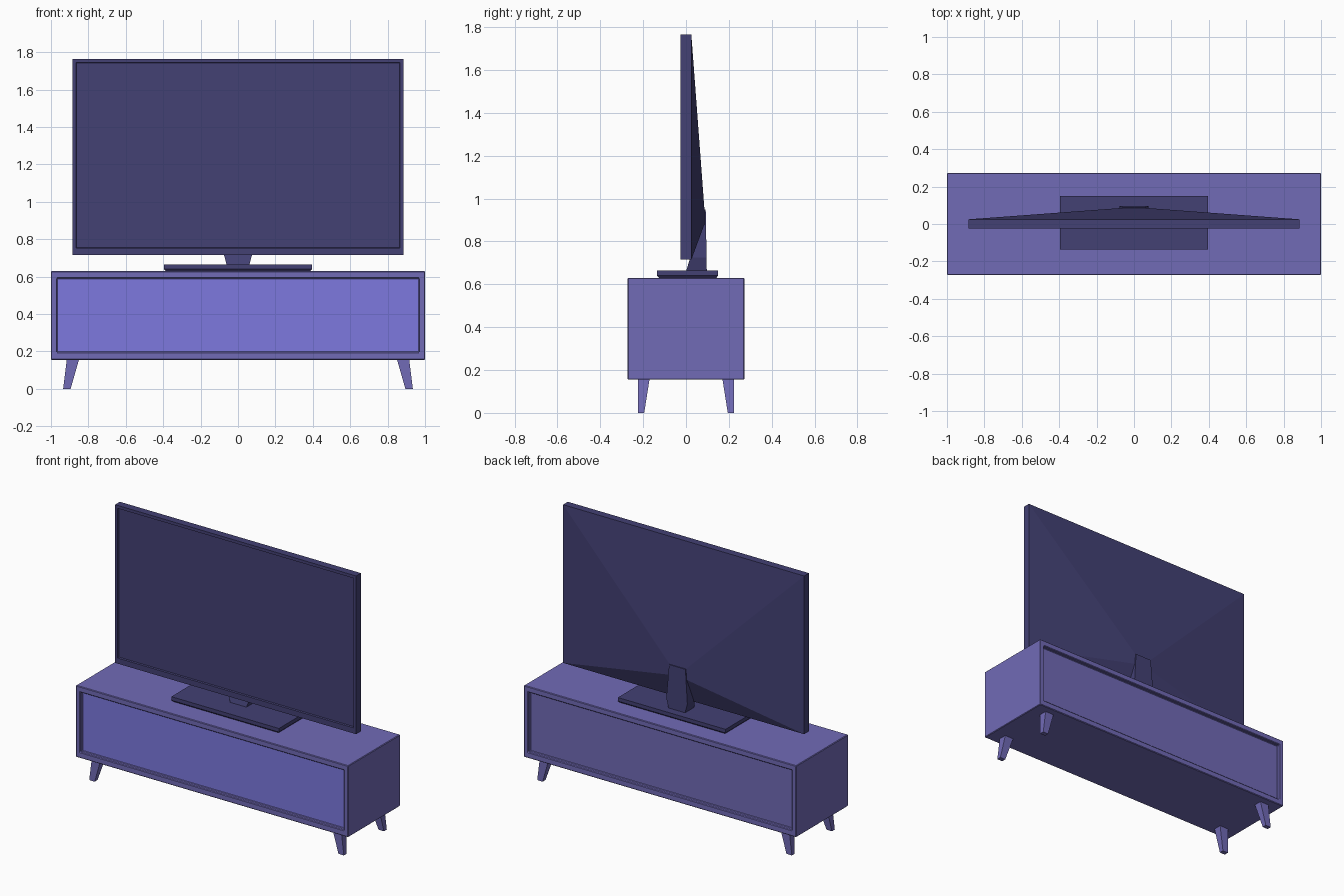
import bpy, bmesh
from mathutils import Vector

if "Cube" in bpy.data.objects:
    bpy.data.objects.remove(bpy.data.objects["Cube"])


def material(name, rgb):
    m = bpy.data.materials.new(name)
    m.diffuse_color = (*rgb, 1)
    m.use_nodes = True
    m.node_tree.nodes["Principled BSDF"].inputs["Base Color"].default_value = m.diffuse_color
    return m


CABINET = material("cabinet purple", (0.165, 0.145, 0.47))
PANEL = material("front panel violet", (0.205, 0.19, 0.74))
DARK = material("television dark indigo", (0.056, 0.052, 0.175))


def finish(name, bm, mats, bevel=0):
    bmesh.ops.recalc_face_normals(bm, faces=bm.faces)
    me = bpy.data.meshes.new(name)
    bm.to_mesh(me)
    bm.free()
    ob = bpy.data.objects.new(name, me)
    bpy.context.collection.objects.link(ob)
    for m in mats:
        me.materials.append(m)
    if bevel:
        mod = ob.modifiers.new("soft edges", 'BEVEL')
        mod.width, mod.segments = bevel, 1
    return ob


def loft(bm, rings):
    """Skin a list of equal-sized point rings and cap both ends."""
    vs = [[bm.verts.new(p) for p in r] for r in rings]
    n = len(vs[0])
    for a, b in zip(vs, vs[1:]):
        for i in range(n):
            bm.faces.new((a[i], a[(i + 1) % n], b[(i + 1) % n], b[i]))
    return bm.faces.new(vs[0]), bm.faces.new(vs[-1])


def rect_xy(x0, x1, y0, y1, z):
    return [(x0, y0, z), (x1, y0, z), (x1, y1, z), (x0, y1, z)]


def rect_xz(x, z0, z1, y):
    return [(-x, y, z0), (x, y, z0), (x, y, z1), (-x, y, z1)]


# Cabinet: a box with a recessed panel in the front and the back
bm = bmesh.new()
front, back = loft(bm, [
    rect_xz(0.968, 0.195, 0.592, -0.250),
    rect_xz(0.968, 0.195, 0.592, -0.273),
    rect_xz(1.0, 0.155, 0.63, -0.273),
    rect_xz(1.0, 0.155, 0.63, 0.273),
    rect_xz(0.968, 0.195, 0.592, 0.273),
    rect_xz(0.968, 0.195, 0.592, 0.250),
])
front.material_index = 1
finish("cabinet", bm, [CABINET, PANEL], 0.004)

# Four tapered, splayed legs
for sx, side in ((-1, "left"), (1, "right")):
    for sy, end in ((-1, "front"), (1, "back")):
        bm = bmesh.new()
        loft(bm, [
            rect_xy(sx * 0.895, sx * 0.935, sy * 0.195, sy * 0.225, 0),
            rect_xy(sx * 0.85, sx * 0.915, sy * 0.17, sy * 0.225, 0.158),
        ])
        finish(f"{end}_{side}_leg", bm, [CABINET])

# Television base plate, narrower underneath
bm = bmesh.new()
loft(bm, [
    rect_xy(-0.385, 0.385, -0.125, 0.14, 0.629),
    rect_xy(-0.395, 0.395, -0.135, 0.15, 0.64),
    rect_xy(-0.395, 0.395, -0.135, 0.15, 0.664),
])
finish("stand_base", bm, [DARK])

# Neck leaning back behind the television
bm = bmesh.new()
loft(bm, [
    rect_xy(-0.06, 0.06, 0.0, 0.097, 0.66),
    rect_xy(-0.077, 0.077, 0.02, 0.096, 0.725),
    rect_xy(-0.06, 0.06, 0.07, 0.092, 0.95),
])
finish("stand_neck", bm, [DARK])

# Television: recessed screen, thin frame, back rising to the neck
bm = bmesh.new()
loft(bm, [
    rect_xz(0.863, 0.755, 1.742, -0.015),
    rect_xz(0.866, 0.752, 1.745, -0.025),
    rect_xz(0.885, 0.715, 1.765, -0.025),
    rect_xz(0.885, 0.715, 1.765, 0.025),
    rect_xz(0.06, 0.88, 0.95, 0.086),
])
finish("television", bm, [DARK])
